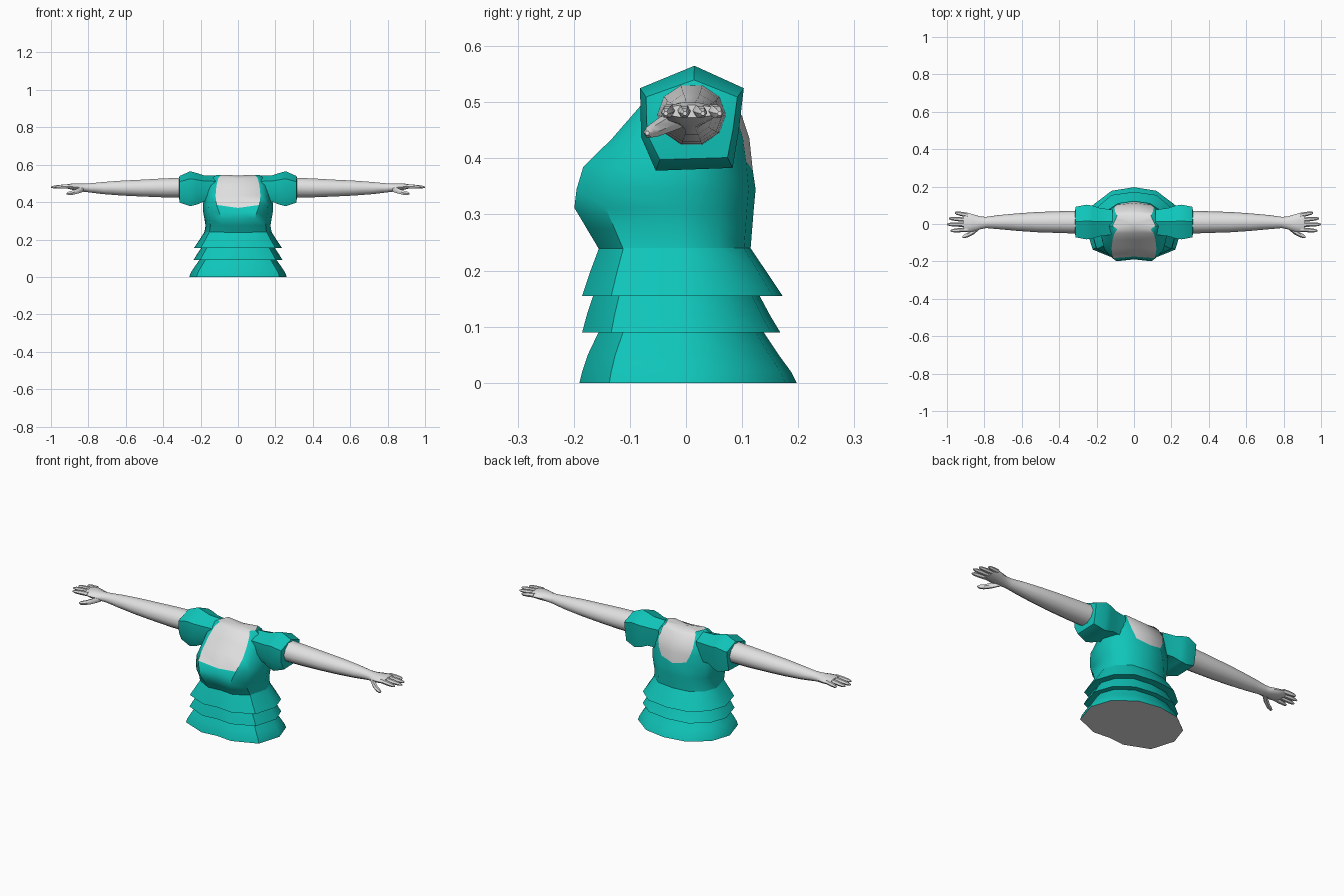
import bpy, bmesh, math
from mathutils import Vector

if "Cube" in bpy.data.objects:
    bpy.data.objects.remove(bpy.data.objects["Cube"])


def material(name, rgb):
    m = bpy.data.materials.new(name)
    m.diffuse_color = (*rgb, 1)
    m.use_nodes = True
    m.node_tree.nodes["Principled BSDF"].inputs["Base Color"].default_value = m.diffuse_color
    return m


TEAL = material("teal cloth", (0.005, 0.56, 0.49))
PALE = material("pale grey", (0.75, 0.75, 0.75))


def loft(name, rings, mats, rule=None, cap_start=True, cap_end=True, smooth=40):
    """Skin a list of closed rings; rule(row, column) picks the material."""
    bm = bmesh.new()
    rows = [[bm.verts.new(p) for p in r] for r in rings]
    n = len(rows[0])
    for i in range(len(rows) - 1):
        for j in range(n):
            k = (j + 1) % n
            f = bm.faces.new((rows[i][j], rows[i][k], rows[i + 1][k], rows[i + 1][j]))
            f.material_index = rule(i, j) if rule else 0
    for use, row, idx in ((cap_start, rows[0], -1), (cap_end, rows[-1], len(rows))):
        if use:
            c = bm.verts.new(sum((v.co for v in row), Vector()) / n)
            for j in range(n):
                f = bm.faces.new((row[j], row[(j + 1) % n], c))
                f.material_index = rule(idx, j) if rule else 0
    bmesh.ops.recalc_face_normals(bm, faces=bm.faces)
    me = bpy.data.meshes.new(name)
    bm.to_mesh(me)
    bm.free()
    ob = bpy.data.objects.new(name, me)
    bpy.context.collection.objects.link(ob)
    for m in mats:
        me.materials.append(m)
    bpy.ops.object.select_all(action='DESELECT')
    ob.select_set(True)
    bpy.context.view_layer.objects.active = ob
    bpy.ops.object.shade_smooth_by_angle(angle=math.radians(smooth))
    return ob


def body_ring(z, hx, yf, yb, xf, xb, dip=0.0, back_z=None):
    """Twelve-point cross-section, starting mid-back and running round."""
    zb = z if back_z is None else back_z
    half = [(xb, yb * .9, zb), (hx * .86, yb * .5, (z + zb) / 2), (hx, -.01, z),
            (hx * .85, yf * .72, z), (xf, yf, z)]
    return ([(0, yb, zb - dip)] + half + [(0, yf * .95, z - dip)]
            + [(-x, y, w) for x, y, w in reversed(half)])


# Skirt: three overlapping flared tiers with a pale underside
skirt = [body_ring(*r) for r in (
    (0, .26, -.19, .197, .09, .12), (.02, .254, -.185, .187, .09, .12),
    (.05, .235, -.175, .165, .085, .11), (.092, .205, -.155, .137, .08, .10),
    (.09, .238, -.185, .168, .085, .12), (.12, .22, -.177, .15, .08, .11),
    (.157, .195, -.165, .13, .08, .10), (.155, .235, -.185, .172, .085, .12),
    (.20, .205, -.17, .142, .08, .11), (.24, .18, -.155, .115, .075, .095))]
loft("tiered_skirt", skirt, [TEAL, PALE],
     lambda i, j: 1 if i == -1 else 0, cap_end=False)

# Bodice: columns beside the centre line become the bare neckline
bodice = [body_ring(*r) for r in (
    (.238, .18, -.155, .115, .075, .095), (.275, .174, -.177, .118, .08, .095),
    (.312, .18, -.199, .121, .09, .09), (.345, .186, -.195, .124, .10, .085),
    (.385, .188, -.183, .119, .115, .075, .016, .395),
    (.435, .18, -.132, .113, .12, .095, .0, .435),
    (.488, .17, -.086, .10, .115, .105, .0, .475),
    (.53, .135, -.05, .07, .105, .10, .002, .525),
    (.545, .115, -.03, .05, .09, .09, .012, .545))]
SKIN_COLUMNS = {0, 5, 6, 11}
loft("bodice", bodice, [TEAL, PALE],
     lambda i, j: 1 if (i >= 4 and j in SKIN_COLUMNS) or i == 9 else 0,
     cap_start=False)

# Puff sleeve outline, as (y, z) around its middle
PUFF = [(.007, .097), (.095, .057), (.086, -.02), (.075, -.085),
        (-.062, -.09), (-.088, -.03), (-.09, .057)]


def oval(x, y, z, ry, rz, n=10):
    return [(x, y + ry * math.cos(a), z + rz * math.sin(a))
            for a in (2 * math.pi * k / n for k in range(n))]


def tube(name, pts, n=8):
    """Round limb through (x, y, z, ry, rz) stations."""
    loft(name, [oval(*p, n) for p in pts], [PALE], smooth=50)


for side, label in ((-1, "left"), (1, "right")):
    puff = [[(side * x, .008 + y * sy, .468 + z * sz + dz) for y, z in PUFF]
            for x, sy, sz, dz in ((.115, .72, .75, .0), (.185, .82, .76, .002),
                                  (.22, .95, .9, 0), (.255, 1, 1, 0),
                                  (.312, .88, .76, -.002), (.316, .6, .55, .01))]
    loft(label + "_puff_sleeve", puff, [TEAL], cap_start=False, smooth=35)

    # Arm and palm in one tapering limb
    tube(label + "_arm", [(side * x, *r) for x, *r in (
        (.28, .01, .478, .062, .056), (.40, .010, .476, .058, .053),
        (.52, .010, .475, .054, .047), (.62, .010, .475, .047, .042),
        (.72, .010, .475, .038, .034), (.79, .008, .476, .030, .026),
        (.82, .006, .477, .034, .023), (.86, .006, .480, .046, .021),
        (.89, .008, .483, .052, .017), (.912, .008, .484, .050, .012))], 10)

    # Four fingers: base y, tip y, tip x
    for name, yb, yt, tip in (("little", .048, .060, .958), ("ring", .022, .030, .990),
                              ("middle", -.004, -.002, 1.0), ("index", -.030, -.036, .980)):
        f = lambda t: (side * (.89 + (tip - .89) * t), yb + (yt - yb) * t, .486 - .006 * t)
        tube(f"{label}_{name}_finger", [(*f(t), r, r) for t, r in
             ((0, .012), (.5, .0115), (.85, .009), (1, .004))], 6)

    # Thumb
    tube(label + "_thumb", [(side * x, *r) for x, *r in (
        (.825, -.012, .470, .016, .016), (.855, -.038, .460, .016, .016),
        (.885, -.057, .450, .013, .013), (.908, -.066, .446, .010, .010),
        (.918, -.069, .445, .004, .004))], 6)
